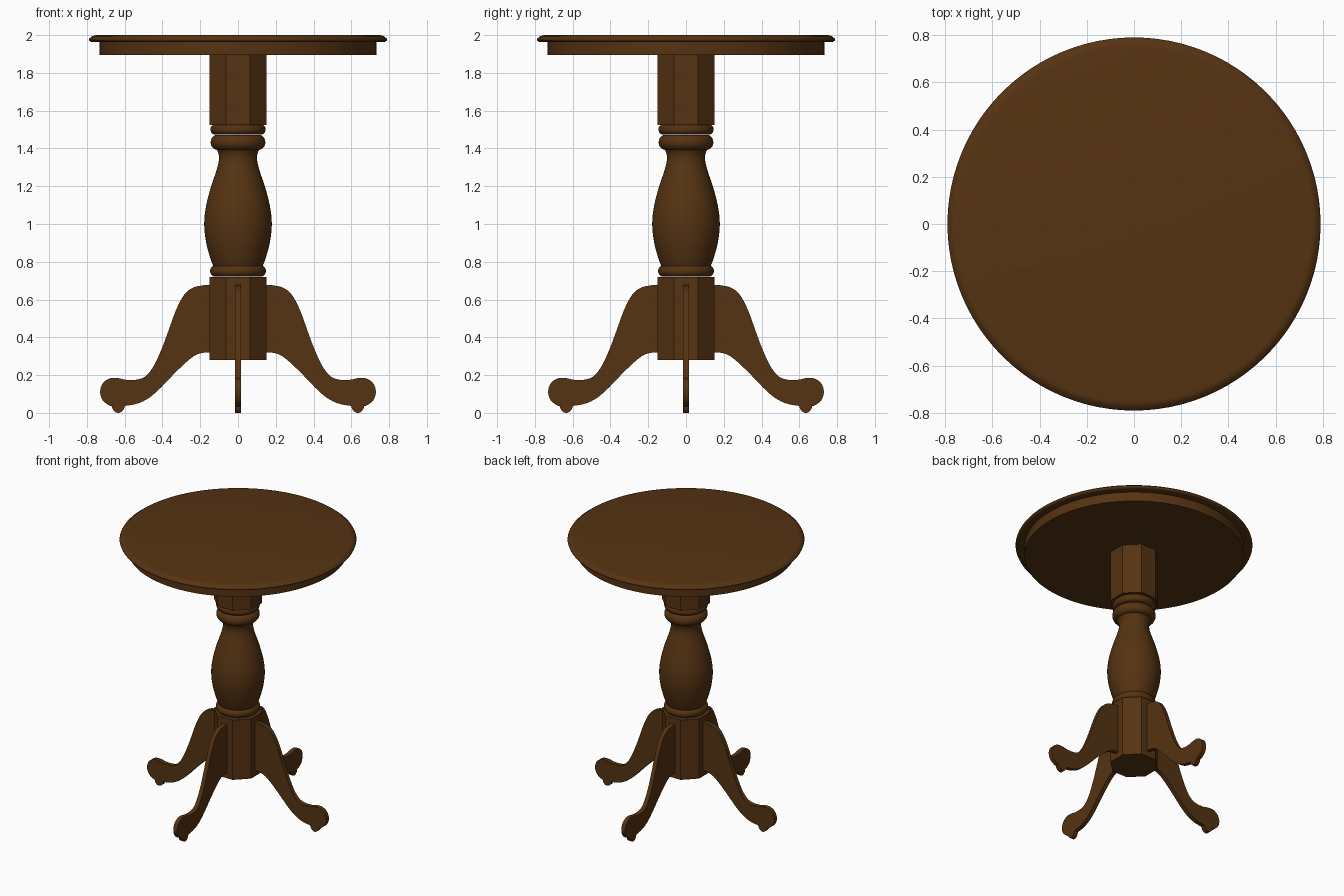
import bpy, bmesh, math

if "Cube" in bpy.data.objects:
    bpy.data.objects.remove(bpy.data.objects["Cube"])

wood = bpy.data.materials.new("dark brown wood")
wood.diffuse_color = (0.092, 0.033, 0.006, 1)
wood.use_nodes = True
wood.node_tree.nodes["Principled BSDF"].inputs["Base Color"].default_value = wood.diffuse_color


def finish(name, bm, angle=None):
    bmesh.ops.recalc_face_normals(bm, faces=bm.faces)
    me = bpy.data.meshes.new(name)
    bm.to_mesh(me)
    bm.free()
    ob = bpy.data.objects.new(name, me)
    bpy.context.collection.objects.link(ob)
    me.materials.append(wood)
    if angle:
        bpy.ops.object.select_all(action='DESELECT')
        ob.select_set(True)
        bpy.context.view_layer.objects.active = ob
        bpy.ops.object.shade_smooth_by_angle(angle=math.radians(angle))
    return ob


def lathe(name, profile, sides=64, angle=40, offset=0.0):
    # closed solid of revolution from (radius, z) points, bottom to top
    bm = bmesh.new()
    rings = []
    for r, z in profile:
        rings.append([bm.verts.new((r * math.cos(t), r * math.sin(t), z))
                      for t in (2 * math.pi * (i + offset) / sides for i in range(sides))])
    for a, b in zip(rings, rings[1:]):
        for i in range(sides):
            j = (i + 1) % sides
            bm.faces.new((a[i], a[j], b[j], b[i]))
    bm.faces.new(rings[0][::-1])
    bm.faces.new(rings[-1])
    return finish(name, bm, angle)


def spline(pts, n=4):
    # smooth Catmull-Rom curve through the points
    out = []
    for i in range(len(pts) - 1):
        p0, p1, p2, p3 = (pts[max(i - 1, 0)], pts[i], pts[i + 1], pts[min(i + 2, len(pts) - 1)])
        for k in range(n):
            t = k / n
            out.append(tuple(0.5 * (2 * b + (c - a) * t + (2 * a - 5 * b + 4 * c - d) * t * t
                                    + (3 * b - a - 3 * c + d) * t ** 3)
                             for a, b, c, d in zip(p0, p1, p2, p3)))
    return out + [pts[-1]]


def bead(name, z0, z1, r, bulge):
    # rounded ring with a half-round edge
    mid, h = (z0 + z1) / 2, (z1 - z0) / 2
    arc = [(r - bulge + bulge * math.cos(a), mid + h * math.sin(a))
           for a in (math.pi * (i / 10 - 0.5) for i in range(11))]
    lathe(name, arc, angle=60)


# Table top and apron
lathe("table_top", [(0.765, 1.963), (0.778, 1.965), (0.787, 1.97), (0.79, 1.977), (0.787, 1.983),
                    (0.778, 1.988), (0.772, 1.994), (0.762, 1.998), (0.75, 2.0)], 96, 60)
lathe("apron", [(0.732, 1.895), (0.732, 1.964)], 96)

# Octagonal column blocks
oct_r = 0.151 / math.cos(math.pi / 8)
lathe("upper_block", [(oct_r, 1.525), (oct_r, 1.896)], 8, None, 0.5)
lathe("lower_block", [(oct_r, 0.28), (oct_r, 0.72)], 8, None, 0.5)

# Turned baluster with rings
lathe("baluster", spline([(0.128, 0.77), (0.15, 0.83), (0.17, 0.91), (0.179, 1.0), (0.17, 1.09),
                          (0.145, 1.19), (0.115, 1.28), (0.101, 1.34), (0.106, 1.38),
                          (0.125, 1.41)]), angle=60)
bead("upper_collar", 1.393, 1.472, 0.145, 0.035)
bead("top_ring", 1.474, 1.528, 0.146, 0.024)
bead("bottom_ring", 0.722, 0.78, 0.148, 0.026)

# Four scrolled flat legs
upper = spline([(0.13, 0.678), (0.18, 0.676), (0.24, 0.662), (0.285, 0.625), (0.33, 0.54),
                (0.39, 0.375), (0.44, 0.26), (0.485, 0.198), (0.53, 0.177), (0.59, 0.175),
                (0.635, 0.184), (0.68, 0.182), (0.717, 0.155), (0.73, 0.11), (0.717, 0.068),
                (0.69, 0.044), (0.667, 0.034)])
foot = spline([(0.665, 0.022), (0.652, 0.006), (0.635, 0.0), (0.616, 0.006), (0.604, 0.022)], 3)
lower = spline([(0.598, 0.037), (0.53, 0.05), (0.47, 0.08), (0.41, 0.132), (0.34, 0.205),
                (0.27, 0.272), (0.22, 0.308), (0.17, 0.32), (0.13, 0.32)])
for k, side in enumerate(("right", "back", "left", "front")):
    bm = bmesh.new()
    face = bm.faces.new([bm.verts.new((x, -0.0155, z)) for x, z in upper + foot + lower])
    ext = bmesh.ops.extrude_face_region(bm, geom=[face])
    bmesh.ops.translate(bm, vec=(0, 0.031, 0),
                        verts=[v for v in ext["geom"] if isinstance(v, bmesh.types.BMVert)])
    leg = finish(side + "_leg", bm, 35)
    leg.rotation_euler.z = k * math.pi / 2
